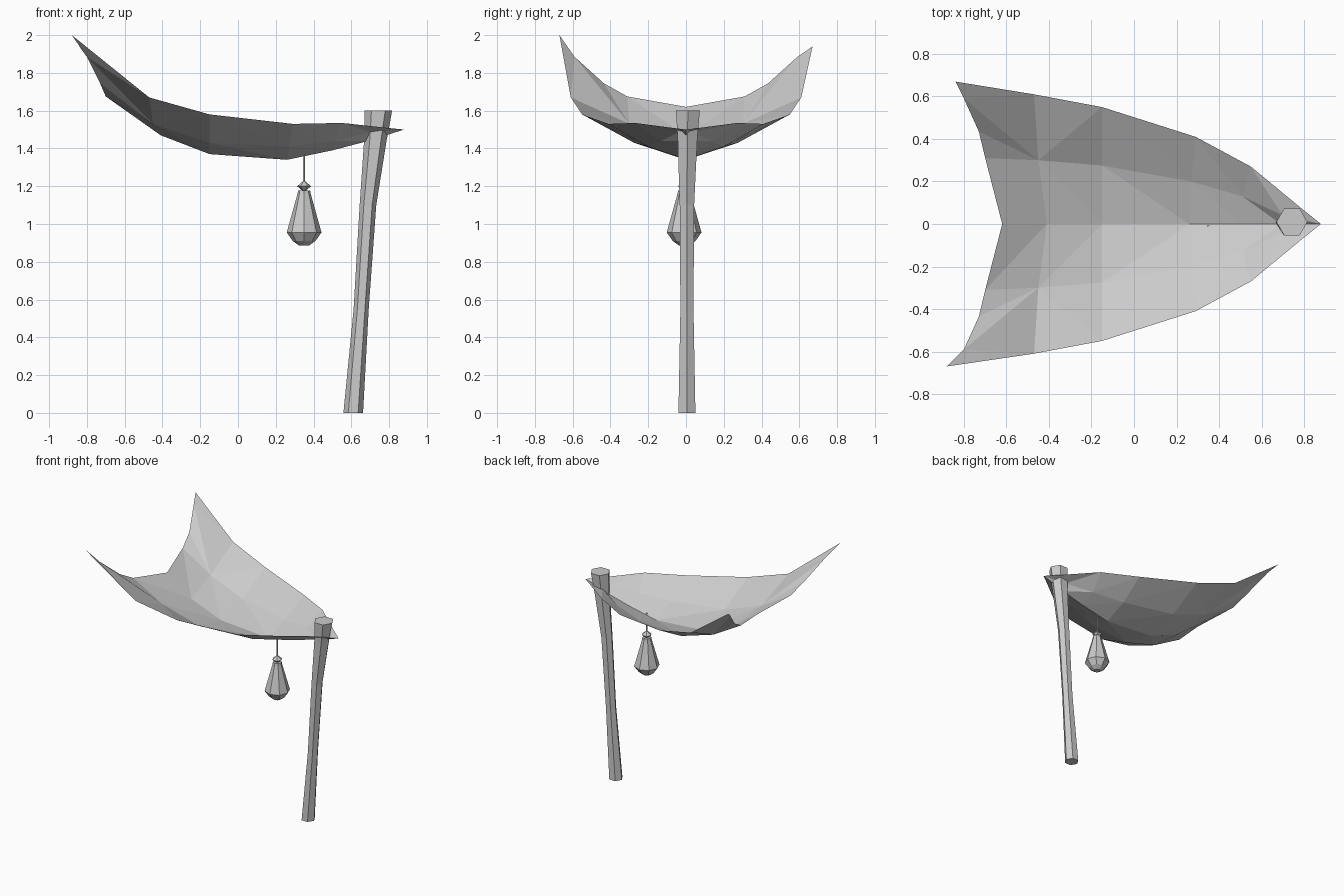
import bpy, bmesh
from math import cos, sin, tau
from mathutils import Vector

cube = bpy.data.objects.get("Cube")
if cube:
    bpy.data.objects.remove(cube, do_unlink=True)

grey = bpy.data.materials.new("plain grey")
grey.use_nodes = True
grey.diffuse_color = (0.6, 0.6, 0.6, 1)
grey.node_tree.nodes["Principled BSDF"].inputs["Base Color"].default_value = (0.6, 0.6, 0.6, 1)


def finish(name, bm):
    mesh = bpy.data.meshes.new(name)
    bm.to_mesh(mesh)
    bm.free()
    mesh.materials.append(grey)
    obj = bpy.data.objects.new(name, mesh)
    bpy.context.collection.objects.link(obj)
    return obj


def lathe(name, rings, sides):
    """Flat-faced tube through rings of (x, y, z, radius)."""
    bm = bmesh.new()
    loops = []
    for x, y, z, r in rings:
        loops.append([bm.verts.new((x + r * cos(tau * i / sides),
                                    y + r * sin(tau * i / sides), z))
                      for i in range(sides)])
    for low, high in zip(loops, loops[1:]):
        for i in range(sides):
            j = (i + 1) % sides
            bm.faces.new((low[i], low[j], high[j], high[i]))
    bm.faces.new(loops[0][::-1])
    bm.faces.new(loops[-1])
    bmesh.ops.recalc_face_normals(bm, faces=bm.faces[:])
    return finish(name, bm)


# Canopy: a sagging sheet; each row holds keel, middle and rim points
rows = [
    ((0.69, 0, 1.44), (0.70, 0.04, 1.485), (0.78, 0.08, 1.51)),
    ((0.50, 0, 1.39), (0.51, 0.13, 1.44), (0.55, 0.27, 1.535)),
    ((0.26, 0, 1.34), (0.27, 0.20, 1.41), (0.29, 0.41, 1.53)),
    ((-0.15, 0, 1.37), (-0.15, 0.275, 1.43), (-0.15, 0.55, 1.58)),
    ((-0.41, 0, 1.47), (-0.45, 0.30, 1.53), (-0.47, 0.61, 1.67)),
]
tip = (0.88, 0, 1.50)
back_middle = (-0.62, 0, 1.62)
back_edge = [(-0.70, 0.31, 1.675), (-0.73, 0.435, 1.745), (-0.80, 0.59, 1.885)]
corners = {1: (-0.84, 0.67, 1.94), -1: (-0.88, -0.67, 2.0)}

bm = bmesh.new()
for side in (1, -1):
    def face(*points):
        verts = [bm.verts.new((p[0], abs(p[1]) * side, p[2])) for p in points]
        bm.faces.new(verts if side > 0 else verts[::-1])

    # Front point
    keel, middle, rim = rows[0]
    face(tip, middle, keel)
    face(tip, rim, middle)
    # Main strips, split along the diagonals
    for (k0, m0, r0), (k1, m1, r1) in zip(rows, rows[1:]):
        face(k0, m0, m1)
        face(k0, m1, k1)
        face(m0, r0, r1) if r1[0] > -0.4 else face(m0, r0, m1)
        face(m0, r1, m1) if r1[0] > -0.4 else face(r0, r1, m1)
    # Raised back corner fanned around the last middle point
    keel, middle, rim = rows[-1]
    face(keel, middle, back_edge[0])
    face(keel, back_edge[0], back_middle)
    for a, b in zip(back_edge, back_edge[1:]):
        face(middle, b, a)
    face(middle, rim, back_edge[2])
    face(rim, corners[side], back_edge[2])
bmesh.ops.remove_doubles(bm, verts=bm.verts[:], dist=0.001)
finish("canopy", bm)

# Leaning, slightly bent post
lathe("post", [(0.61, 0.005, 0, 0.052), (0.652, 0.005, 0.55, 0.04),
               (0.688, 0.005, 1.1, 0.044), (0.728, 0.008, 1.45, 0.06),
               (0.743, 0.01, 1.6, 0.073)], 6)

# Hanging lamp with cord and bead
lamp_x, lamp_y = 0.35, -0.01


def hanging(name, profile, sides):
    return lathe(name, [(lamp_x, lamp_y, z, r) for z, r in profile], sides)


hanging("lamp_cord", [(1.16, 0.006), (1.37, 0.006)], 5)
hanging("lamp_bead", [(1.175, 0.008), (1.2, 0.037), (1.225, 0.008)], 6)
hanging("lamp_body", [(0.885, 0.025), (0.91, 0.06), (0.955, 0.092),
                      (1.16, 0.035), (1.178, 0.032)], 8)
